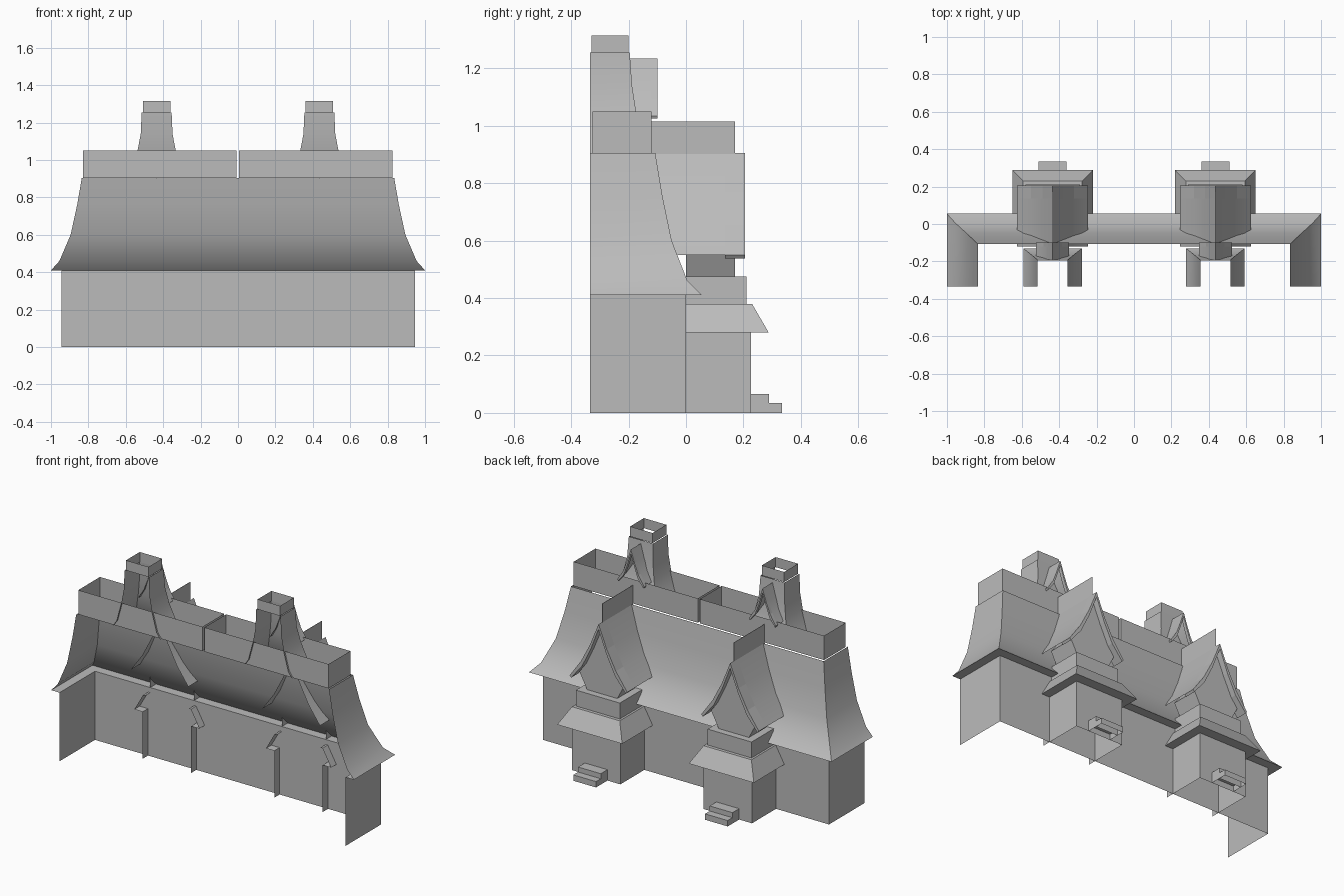
import bpy, bmesh

if "Cube" in bpy.data.objects:
    bpy.data.objects.remove(bpy.data.objects["Cube"])

grey = bpy.data.materials.new("plain_grey")
grey.use_nodes = True
grey.diffuse_color = (0.5, 0.5, 0.5, 1)
grey.node_tree.nodes["Principled BSDF"].inputs["Base Color"].default_value = grey.diffuse_color

FRONT = -0.335


def finish(name, bm, smooth=False):
    mesh = bpy.data.meshes.new(name)
    bm.to_mesh(mesh)
    bm.free()
    mesh.materials.append(grey)
    obj = bpy.data.objects.new(name, mesh)
    bpy.context.collection.objects.link(obj)
    if smooth:
        bpy.ops.object.select_all(action='DESELECT')
        obj.select_set(True)
        bpy.context.view_layer.objects.active = obj
        bpy.ops.object.shade_smooth_by_angle()
    return obj


def shell(name, profile, cx=0, front=FRONT, closed=False, cap=False, smooth=False):
    """Walls on three or four sides; profile rows are (half width, back y, z)."""
    bm = bmesh.new()
    rows = [[bm.verts.new((cx + x, y, z)) for x, y in
             ((-h, front), (-h, back), (h, back), (h, front))] for h, back, z in profile]
    for low, high in zip(rows, rows[1:]):
        for j in range(4 if closed else 3):
            k = (j + 1) % 4
            bm.faces.new((low[k], low[j], high[j], high[k]))
    if cap:
        bm.faces.new(rows[-1][::-1])
    return finish(name, bm, smooth)


def mirrored(points):
    """Half outline from the ridge outward becomes a full left-to-right outline."""
    return [(-x, z) for x, z in reversed(points[1:])] + points


def gable_sheet(name, half, cx, y0, y1):
    bm = bmesh.new()
    near, far = [[bm.verts.new((cx + x, y, z)) for x, z in mirrored(half)] for y in (y0, y1)]
    for i in range(len(near) - 1):
        bm.faces.new((near[i], near[i + 1], far[i + 1], far[i]))
    return finish(name, bm, True)


def prism(name, outline, cx, y0, y1):
    bm = bmesh.new()
    face = bm.faces.new([bm.verts.new((cx + x, y0, z)) for x, z in outline])
    out = bmesh.ops.extrude_face_region(bm, geom=[face])["geom"]
    bmesh.ops.translate(bm, vec=(0, y1 - y0, 0),
                        verts=[v for v in out if isinstance(v, bmesh.types.BMVert)])
    bmesh.ops.recalc_face_normals(bm, faces=bm.faces[:])
    return finish(name, bm)


def barge(name, half, cx, y0, y1, drop):
    inner = [(x * 0.95, z - drop * (1 if x < half[-1][0] else 0.4)) for x, z in half]
    return prism(name, mirrored(half) + mirrored(inner)[::-1], cx, y0, y1)


# Main building, open at the front
shell("main_wall", [(0.945, 0, 0), (0.945, 0, 0.41)])
shell("main_roof", [(0.945, 0, 0.41), (1.0, 0.055, 0.41), (0.955, 0.005, 0.46),
                    (0.895, -0.05, 0.60), (0.86, -0.083, 0.76), (0.835, -0.107, 0.905)],
      smooth=True)

# Two parapet halves with a narrow gap between them
for side, cx in (("left", 0.416), ("right", -0.418)):
    shell(side + "_parapet", [(0.41, -0.12, 0.905), (0.41, -0.12, 1.05)],
          cx, front=-0.325, closed=True)

big_slope = [(0, 0.905), (0.055, 0.77), (0.115, 0.655), (0.19, 0.55)]
small_slope = [(0, 1.235), (0.025, 1.16), (0.05, 1.095), (0.088, 1.035)]

for side, s in (("left", 1), ("right", -1)):
    # Turret with flared roof and open cap
    tx = s * 0.435
    shell(side + "_turret_roof", [(0.157, -0.13, 0.905), (0.132, -0.15, 0.94),
                                  (0.102, -0.174, 1.05), (0.085, -0.188, 1.14),
                                  (0.08, -0.196, 1.255)], tx, smooth=True)
    shell(side + "_turret_cap", [(0.074, -0.2, 1.255), (0.074, -0.2, 1.315)],
          tx, front=-0.33, closed=True)

    # Small upper dormer on the turret
    gable_sheet(side + "_turret_dormer_roof", small_slope, tx, -0.195, -0.12)
    barge(side + "_turret_dormer_barge", small_slope, tx, -0.12, -0.1, 0.025)

    # Porch body, skirt roof and upper storey
    px = s * 0.435
    shell(side + "_porch_wall", [(0.16, 0.227, 0), (0.16, 0.227, 0.28)], px, front=-0.05)
    shell(side + "_porch_skirt", [(0.16, 0.227, 0.28), (0.215, 0.288, 0.28),
                                  (0.158, 0.23, 0.38), (0.145, 0.21, 0.38)], px, front=-0.05)
    shell(side + "_porch_storey", [(0.145, 0.21, 0.38), (0.145, 0.21, 0.475)],
          px, front=0, cap=True)

    # Tall dormer with leaning cheeks, barge boards and ridge blade
    cheeks = [(0, 0.865), (0.055, 0.735), (0.105, 0.63), (0.15, 0.57), (0.1, 0.475)]
    prism(side + "_dormer_body", mirrored(cheeks), px, 0, 0.17)
    gable_sheet(side + "_dormer_roof", big_slope, px, -0.12, 0.135)
    barge(side + "_dormer_barge", big_slope, px, 0.135, 0.205, 0.03)
    prism(side + "_dormer_ridge", [(-0.001, 0.9), (0.001, 0.9), (0.001, 1.015), (-0.001, 1.015)],
          px, -0.12, 0.17)

    # Entrance steps
    for label, back, top in (("lower", 0.335, 0.035), ("upper", 0.29, 0.065)):
        shell(f"{side}_{label}_step", [(0.075, back, 0), (0.075, back, top)],
              px, front=0.227, cap=True)
